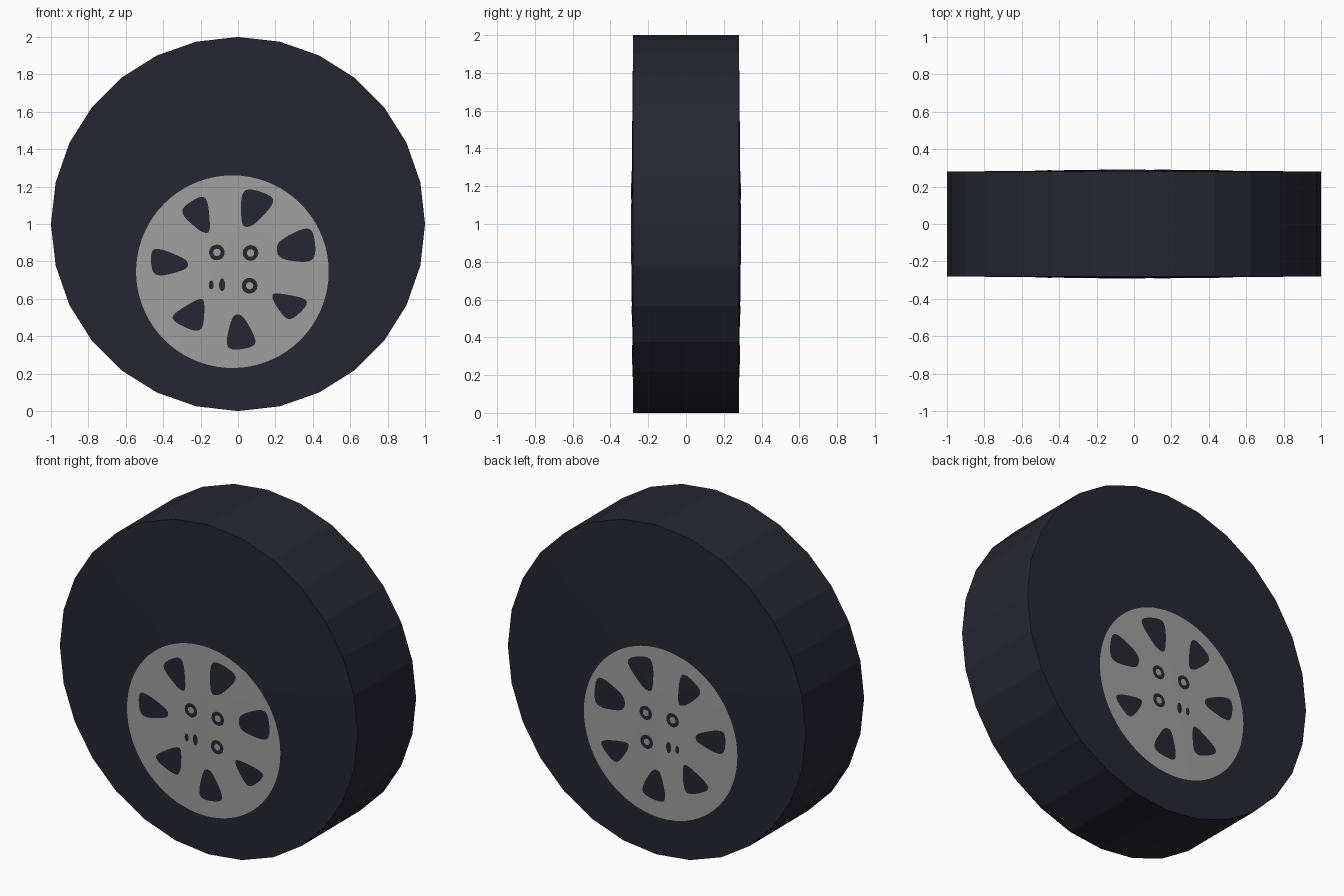
import bpy, bmesh, math
from mathutils import Vector

if "Cube" in bpy.data.objects:
    bpy.data.objects.remove(bpy.data.objects["Cube"])

SIDES = 28
HUB = (-0.03, 0.745)
EDGE_Y, APEX_Y = 0.28, 0.29      # half width at the tread and at the axle
LIFT = 0.002                     # paint-thin offset of the rim plates


def material(name, rgb):
    m = bpy.data.materials.new(name)
    m.diffuse_color = (*rgb, 1)
    m.use_nodes = True
    m.node_tree.nodes["Principled BSDF"].inputs["Base Color"].default_value = m.diffuse_color
    return m


def add_object(name, bm, mat):
    me = bpy.data.meshes.new(name)
    bm.to_mesh(me)
    bm.free()
    me.materials.append(mat)
    ob = bpy.data.objects.new(name, me)
    bpy.context.collection.objects.link(ob)
    return ob


def ellipse(cx, cz, rx, rz, n=20):
    return [(cx + rx * math.cos(math.tau * i / n), cz + rz * math.sin(math.tau * i / n))
            for i in range(n)]


def rounded(points):
    """Cut the corners of an outline, then soften them."""
    for f in (0.2, 0.25, 0.25):
        out = []
        for i, p in enumerate(points):
            q = points[(i + 1) % len(points)]
            for t in (f, 1 - f):
                out.append((p[0] + (q[0] - p[0]) * t, p[1] + (q[1] - p[1]) * t))
        points = out
    return points


def wall_y(x, z):
    """Half width of the shallow faceted cone that forms the side wall."""
    step = math.tau / SIDES
    a = math.atan2(z - 1, x)
    mid = (math.floor(a / step) + 0.5) * step
    d = math.hypot(x, z - 1) * math.cos(a - mid) / math.cos(step / 2)
    return APEX_Y - (APEX_Y - EDGE_Y) * d


def fill(bm, loops):
    """Fill the first outline, leaving the others as holes."""
    edges = []
    for loop in loops:
        vs = [bm.verts.new((x, 0, z)) for x, z in loop]
        edges += [bm.edges.new((vs[i - 1], vs[i])) for i in range(len(vs))]
    bmesh.ops.triangle_fill(bm, use_beauty=True, edges=edges, normal=(0, -1, 0))


def rim_plate(name, side, shapes, mat):
    bm = bmesh.new()
    for loops in shapes:
        fill(bm, loops)
    # split along the side wall facets so the plate follows them
    for i in range(SIDES // 2):
        a = math.tau * i / SIDES
        bmesh.ops.bisect_plane(bm, geom=bm.verts[:] + bm.edges[:] + bm.faces[:], dist=1e-5,
                               plane_co=(0, 0, 1), plane_no=(-math.sin(a), 0, math.cos(a)))
    for v in bm.verts:
        v.co.y = side * (wall_y(v.co.x, v.co.z) + LIFT)
    for f in bm.faces:
        f.normal_update()
        if f.normal.y * side < 0:
            f.normal_flip()
    return add_object(name, bm, mat)


rubber = material("dark rubber", (0.0194, 0.0194, 0.0319))
metal = material("grey metal", (0.35, 0.35, 0.35))

# tyre: low-poly drum with shallow conical side walls
bm = bmesh.new()
rings = {}
for s in (-1, 1):
    rings[s] = [bm.verts.new((math.cos(math.tau * i / SIDES), s * EDGE_Y,
                              1 + math.sin(math.tau * i / SIDES))) for i in range(SIDES)]
    apex = bm.verts.new((0, s * APEX_Y, 1))
    for i in range(SIDES):
        bm.faces.new((rings[s][i - 1], rings[s][i], apex))
for i in range(SIDES):
    bm.faces.new((rings[-1][i - 1], rings[-1][i], rings[1][i], rings[1][i - 1]))
bmesh.ops.recalc_face_normals(bm, faces=bm.faces[:])
add_object("tyre", bm, rubber)

# rim: disc with seven windows and four bolt rings
windows = [
    [(.016, .98), (.086, .99), (.22, 1.14), (.016, 1.206)],
    [(-.144, .95), (-.198, .955), (-.326, 1.072), (-.166, 1.174)],
    [(-.267, .81), (-.267, .757), (-.46, .709), (-.47, .89)],
    [(.203, .906), (.401, 1.003), (.422, .789), (.214, .81)],
    [(.176, .639), (.193, .575), (.273, .468), (.401, .596)],
    [(-.032, .516), (.027, .516), (.118, .345), (-.075, .318)],
    [(-.176, .602), (-.225, .596), (-.385, .495), (-.187, .404)],
]
bolts = [(-.113, .848), (.067, .845), (.062, .67)]
holes = [rounded(w) for w in windows]
holes += [ellipse(x, z, .042, .042) for x, z in bolts]
holes += [ellipse(-.143, .675, .013, .024), ellipse(-.085, .675, .016, .034)]
disc = ellipse(*HUB, .515, .515, 72)
shapes = [[disc] + holes] + [[ellipse(x, z, .02, .02, 12)] for x, z in bolts]
for name, side in (("front_rim", -1), ("back_rim", 1)):
    rim_plate(name, side, shapes, metal)
